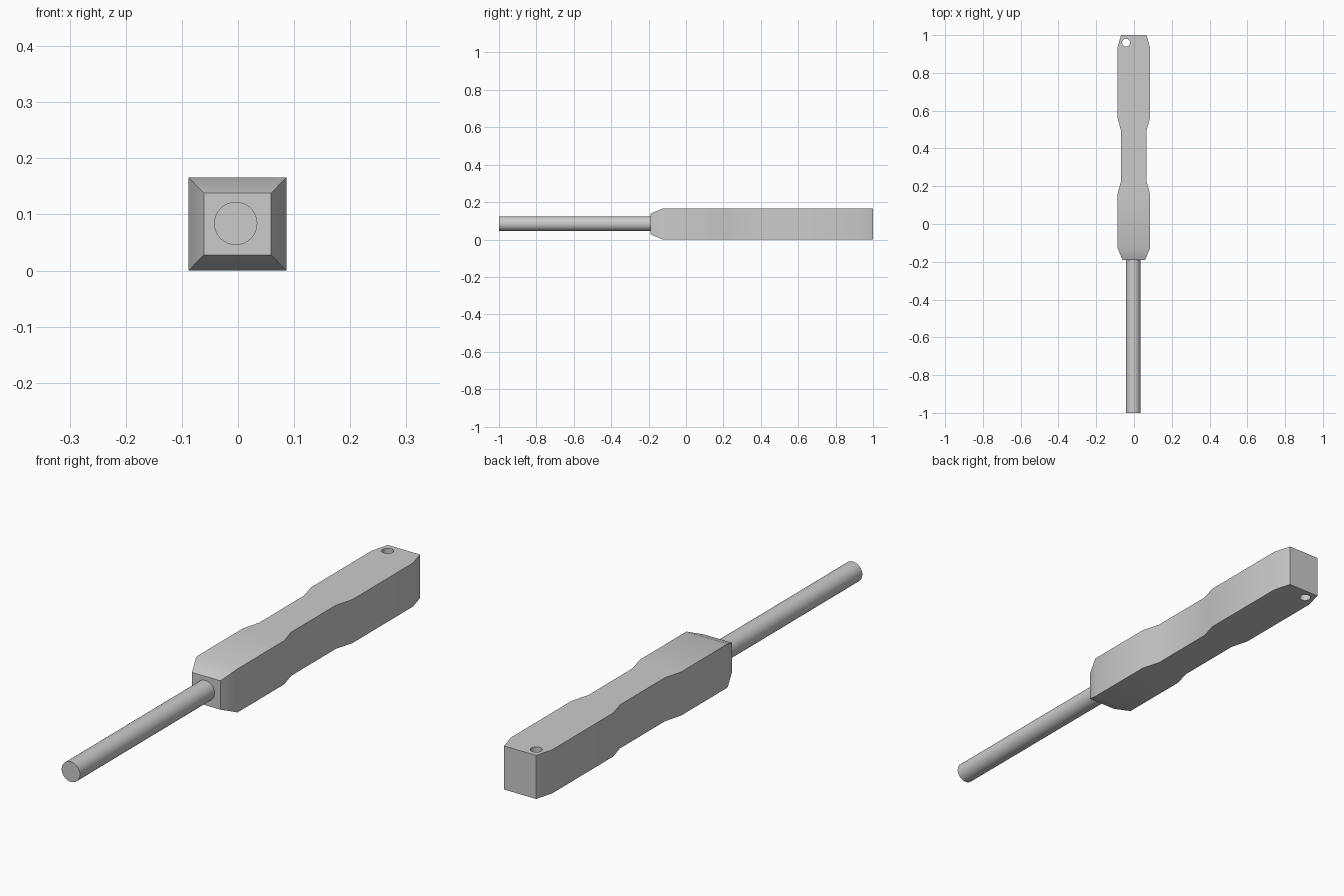
import bpy, bmesh, math

if "Cube" in bpy.data.objects:
    bpy.data.objects.remove(bpy.data.objects["Cube"])

H = 0.166          # handle thickness
MID = H / 2


def cylinder(name, radius, depth, location, rotation=(0, 0, 0), segments=32):
    bpy.ops.mesh.primitive_cylinder_add(vertices=segments, radius=radius, depth=depth,
                                        location=location, rotation=rotation)
    bpy.context.object.name = name
    return bpy.context.object


def activate(ob):
    bpy.ops.object.select_all(action='DESELECT')
    ob.select_set(True)
    bpy.context.view_layer.objects.active = ob


# Handle: rectangular sections lofted along y (y, left x, right x, half height)
sections = [
    (-0.19, -0.061, 0.059, 0.055),
    (-0.125, -0.088, 0.086, MID),
    (0.155, -0.088, 0.086, MID),
    (0.225, -0.069, 0.066, MID),
    (0.495, -0.069, 0.066, MID),
    (0.565, -0.088, 0.086, MID),
    (0.93, -0.088, 0.086, MID),
    (1.0, -0.069, 0.066, MID),
]
bm = bmesh.new()
rings = [[bm.verts.new((x, y, MID + s * h))
          for x, s in ((l, -1), (r, -1), (r, 1), (l, 1))]
         for y, l, r, h in sections]
for a, b in zip(rings, rings[1:]):
    for i in range(4):
        j = (i + 1) % 4
        bm.faces.new((a[i], a[j], b[j], b[i]))
bm.faces.new(rings[0])
bm.faces.new(rings[-1])
bmesh.ops.recalc_face_normals(bm, faces=bm.faces)
mesh = bpy.data.meshes.new("handle")
bm.to_mesh(mesh)
bm.free()
handle = bpy.data.objects.new("handle", mesh)
bpy.context.collection.objects.link(handle)

# Hanging hole in the rear corner
cutter = cylinder("hole_cutter", 0.021, 0.4, (-0.042, 0.96, MID))
cutter.hide_render = True
mod = handle.modifiers.new("hanging_hole", 'BOOLEAN')
mod.operation = 'DIFFERENCE'
mod.solver = 'EXACT'
mod.object = cutter
activate(handle)
bpy.ops.object.modifier_apply(modifier=mod.name)
bpy.data.objects.remove(cutter)

# Round shaft, butted against the handle's front face
shaft = cylinder("shaft", 0.0385, 0.81, (-0.004, -0.595, MID + 0.001),
                 (math.pi / 2, 0, 0))

# Soft transitions along the grip, crisp long edges
for ob in (handle, shaft):
    activate(ob)
    bpy.ops.object.shade_smooth_by_angle(angle=math.radians(30))
